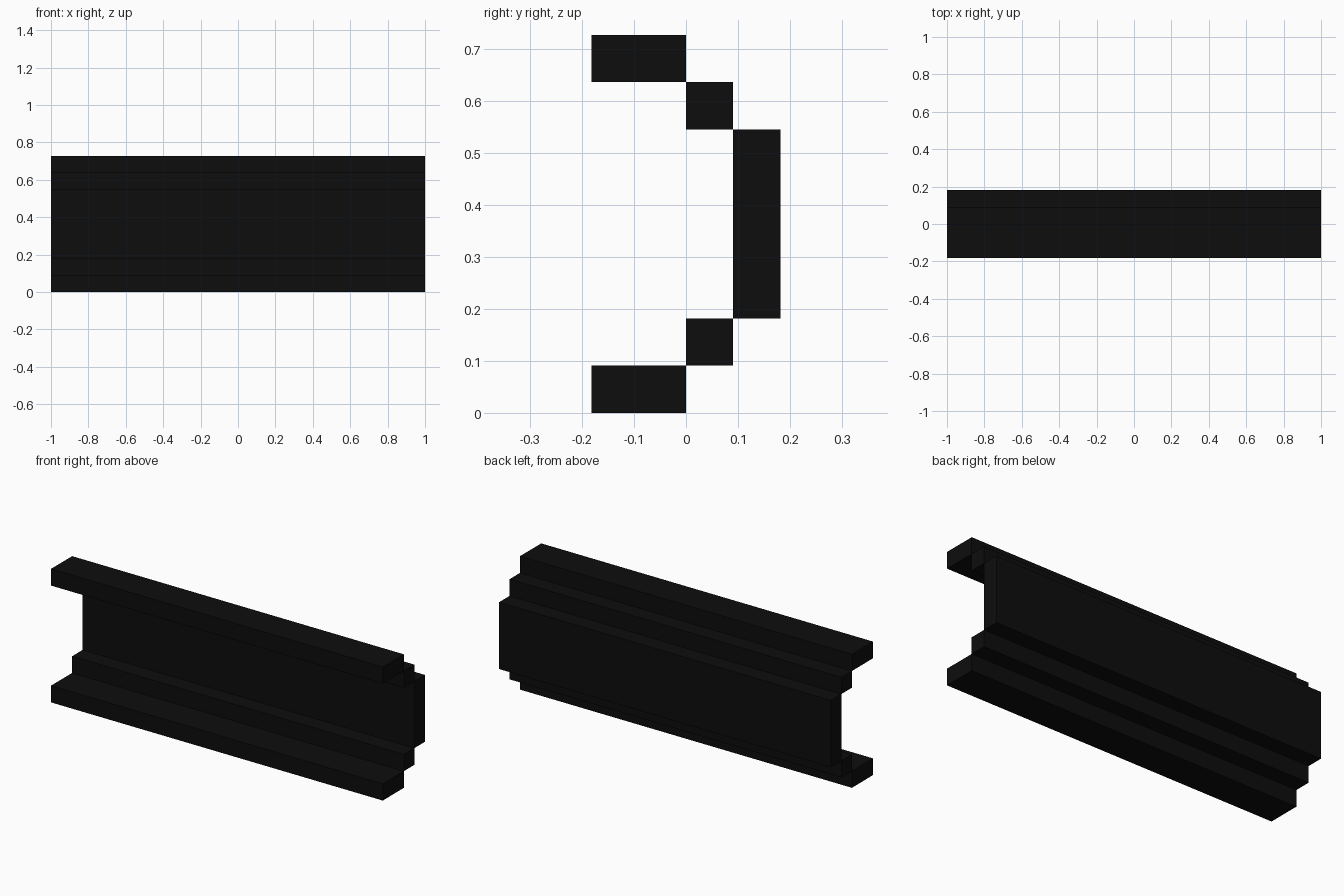
import bpy

if "Cube" in bpy.data.objects:
    bpy.data.objects.remove(bpy.data.objects["Cube"])

U = 1 / 11  # grid unit: the beam is 22 units long and 8 units tall

black = bpy.data.materials.new("matte_black")
black.diffuse_color = (0.004, 0.004, 0.004, 1)
black.use_nodes = True
black.node_tree.nodes["Principled BSDF"].inputs["Base Color"].default_value = black.diffuse_color


def bar(name, y0, y1, z0, z1):
    """Full-length bar with a cross-section given in grid units."""
    bpy.ops.mesh.primitive_cube_add(size=1, location=(0, (y0 + y1) / 2 * U, (z0 + z1) / 2 * U))
    ob = bpy.context.object
    ob.name = name
    ob.scale = (2, (y1 - y0) * U, (z1 - z0) * U)
    bpy.ops.object.transform_apply(location=False, rotation=False, scale=True)
    ob.data.materials.append(black)


# back web of the channel
bar("back_web", 1, 2, 2, 6)

# flanges and stepped joints, mirrored about mid height
for side, flip in (("lower", False), ("upper", True)):
    for part, y0, y1, z0, z1 in (("flange", -2, 0, 0, 1), ("step", 0, 1, 1, 2)):
        if flip:
            z0, z1 = 8 - z1, 8 - z0
        bar(f"{side}_{part}", y0, y1, z0, z1)
